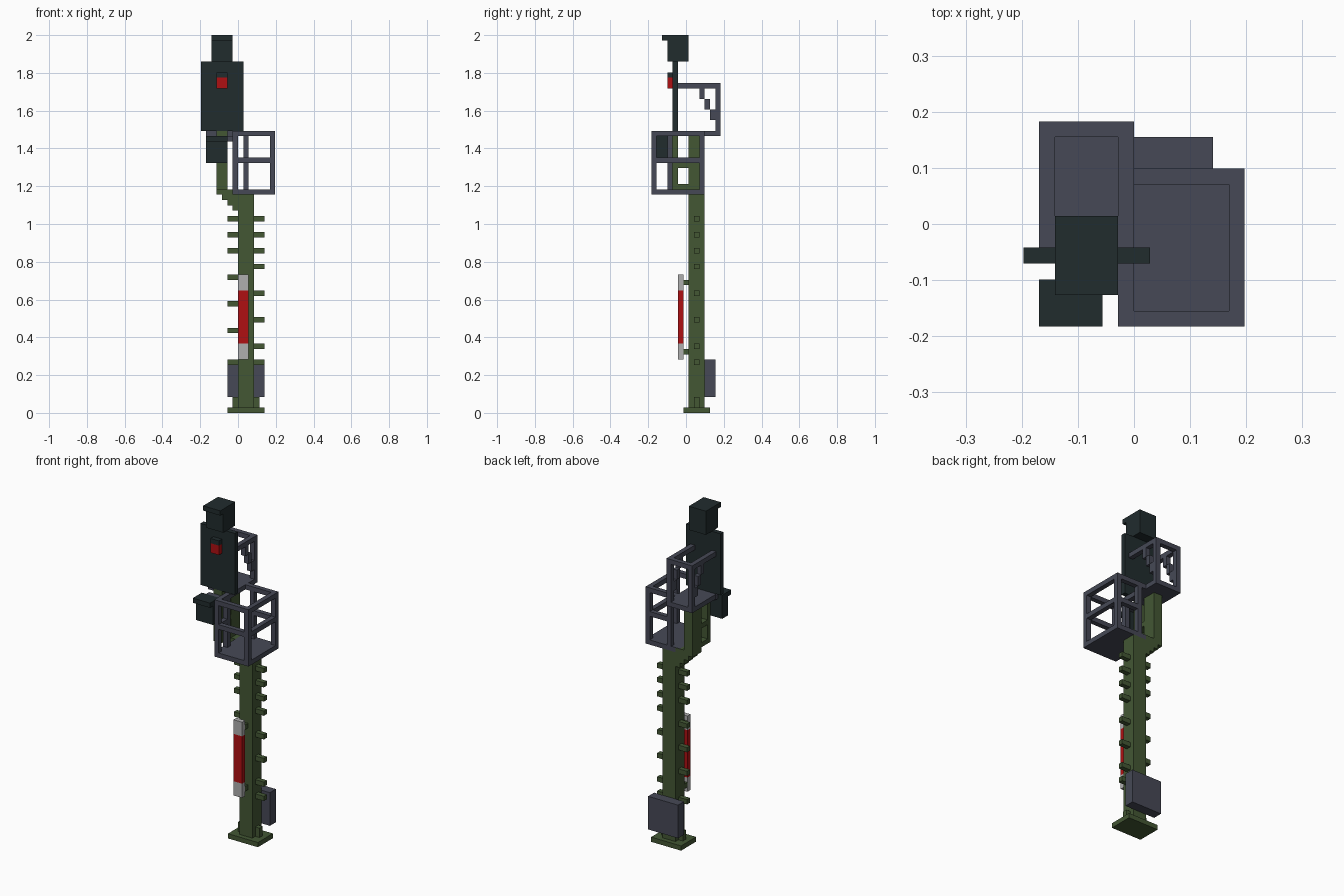
import bpy
import bmesh
from mathutils import Matrix, Vector

U = 2 / 71      # size of one building block
Y0 = 6.5        # depth offset in blocks, centres the model on y

if "Cube" in bpy.data.objects:
    bpy.data.objects.remove(bpy.data.objects["Cube"])


def material(name, r, g, b):
    m = bpy.data.materials.new(name)
    m.use_nodes = True
    m.diffuse_color = (r, g, b, 1)
    m.node_tree.nodes["Principled BSDF"].inputs["Base Color"].default_value = (r, g, b, 1)
    return m


GREEN = material("olive green", .056, .095, .034)
DARK = material("dark slate", .015, .025, .027)
GREY = material("blue grey", .061, .066, .093)
RED = material("signal red", .43, .005, .006)
WHITE = material("light grey", .43, .43, .43)


def part(name, mat, *boxes):
    """One object made of boxes, each (x0, x1, y0, y1, z0, z1) in blocks."""
    bm = bmesh.new()
    for x0, x1, y0, y1, z0, z1 in boxes:
        centre = Vector(((x0 + x1) / 2, (y0 + y1) / 2 - Y0, (z0 + z1) / 2)) * U
        size = Vector((x1 - x0, y1 - y0, z1 - z0)) * U
        bmesh.ops.create_cube(bm, size=1, matrix=Matrix.LocRotScale(centre, None, size))
    mesh = bpy.data.meshes.new(name)
    bm.to_mesh(mesh)
    bm.free()
    mesh.materials.append(mat)
    ob = bpy.data.objects.new(name, mesh)
    bpy.context.collection.objects.link(ob)
    return ob


# Base and mast
part("base_plate", GREEN, (-2, 5, 6, 11, 0, 1))
part("base_flanges", GREEN, (-1, 0, 8, 9, 1, 3), (3, 4, 8, 9, 1, 3))
part("mast", GREEN, (0, 3, 7, 10, 1, 41))
part("mast_offset", GREEN, *[(-1 - i, 0, 7, 10, 38 + i, 39 + i) for i in range(4)])
part("upper_mast", GREEN, (-4, -2, 7, 10, 42, 52))
part("signal_bracket", GREEN, (-4, -2, 4, 5, 42, 53),
     (-4, -2, 5, 7, 42, 43), (-4, -2, 5, 7, 46, 47))

# Climbing rungs on both sides
part("right_rungs", GREEN, *[(-2, 0, 8, 9, z, z + 1) for z in (9, 15, 20, 25, 30, 33, 36)])
part("left_rungs", GREEN, *[(3, 5, 8, 9, z, z + 1) for z in (9, 12, 17, 22, 27, 30, 33, 36)])

# Equipment cabinet and marker board
part("cabinet", GREY, (-2, 5, 10, 12, 3, 10))
part("marker_ends", WHITE, (0, 2, 5, 6, 10, 13), (0, 2, 5, 6, 23, 26))
part("marker_centre", RED, (0, 2, 5, 6, 13, 23))
part("marker_links", GREEN, *[(0, 2, 6, 7, z, z + 1) for z in (11, 24)])

# Lower work basket
part("lower_basket_floor", GREY, (-1, 7, 0, 10, 41, 42))
part("lower_basket_posts", GREY, *[(x, x + 1, y, y + 1, 42, 52) for x, y in
                                   ((-1, 0), (6, 0), (6, 9), (1, 9), (-1, 3))])
part("lower_basket_top_rail", GREY, (-1, 7, 0, 1, 52, 53), (-1, 7, 9, 10, 52, 53),
     (-1, 0, 1, 9, 52, 53), (6, 7, 1, 9, 52, 53))
part("lower_basket_mid_rail", GREY, (0, 6, 0, 1, 47, 48), (2, 6, 9, 10, 47, 48),
     (-1, 0, 1, 3, 47, 48), (6, 7, 1, 9, 47, 48))

# Upper work basket behind the signal
part("upper_basket_floor", GREY, (-6, 0, 5, 13, 52, 53))
part("upper_basket_posts", GREY, (-6, -5, 12, 13, 53, 61), (-1, 0, 12, 13, 53, 61))
part("upper_basket_rail", GREY, (-5, -1, 12, 13, 61, 62),
     (-6, -5, 5, 13, 61, 62), (-1, 0, 5, 13, 61, 62))
part("upper_basket_braces", GREY, *[(x, x + 1, 9 + i, 10 + i, 59 - 2 * i, 61 - 2 * i)
                                    for x in (-6, -1) for i in range(3)])

# Signal head
part("signal_board", DARK, (-7, 1, 4, 5, 53, 66))
part("top_lamp_box", DARK, (-5, -1, 3, 7, 66, 70), (-5, -1, 2, 7, 70, 71))
part("red_lamp", RED, (-4, -2, 3, 4, 61, 63))
part("red_lamp_hood", DARK, (-4, -2, 3, 4, 63, 64))

# Lower lamp box on its bracket
part("lower_lamp_bracket", GREY, (-5, -1, 3, 4, 51, 52))
part("lower_lamp_box", DARK, (-6, -2, 1, 3, 47, 51), (-6, -2, 0, 3, 51, 52))
